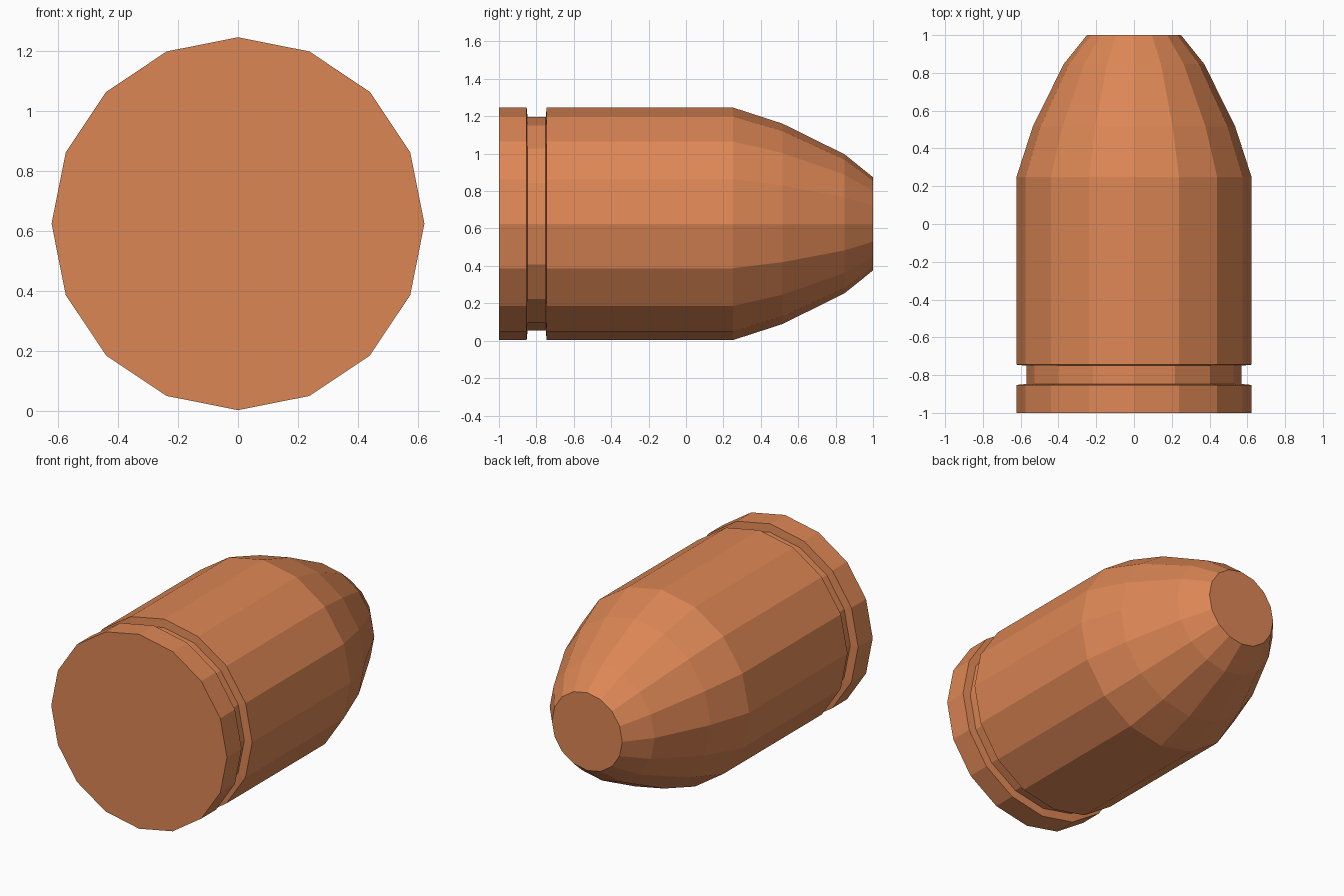
import bpy, bmesh
from math import sin, cos, tau

if "Cube" in bpy.data.objects:
    bpy.data.objects.remove(bpy.data.objects["Cube"])

SIDES = 16
CENTRE_Z = 0.625

copper = bpy.data.materials.new("copper")
copper.diffuse_color = (0.72, 0.24, 0.09, 1)
copper.use_nodes = True
copper.node_tree.nodes["Principled BSDF"].inputs["Base Color"].default_value = copper.diffuse_color

# Profile as (y, radius): base rim, groove, straight body, tapered nose
profile = [(-1.0, 0.622), (-0.852, 0.622), (-0.847, 0.57), (-0.75, 0.57),
           (-0.745, 0.622), (0.25, 0.622), (0.515, 0.536), (0.847, 0.372),
           (1.0, 0.249)]

# Revolve the profile around the y axis
bm = bmesh.new()
rings = [[bm.verts.new((r * sin(i * tau / SIDES), y, CENTRE_Z + r * cos(i * tau / SIDES)))
          for i in range(SIDES)] for y, r in profile]
for a, b in zip(rings, rings[1:]):
    for i in range(SIDES):
        j = (i + 1) % SIDES
        bm.faces.new((a[i], a[j], b[j], b[i]))

# Flat base and flat tip
bm.faces.new(rings[0])
bm.faces.new(rings[-1])
bmesh.ops.recalc_face_normals(bm, faces=bm.faces)

mesh = bpy.data.meshes.new("bullet_tip")
bm.to_mesh(mesh)
bm.free()
mesh.materials.append(copper)
bpy.context.collection.objects.link(bpy.data.objects.new("bullet_tip", mesh))
